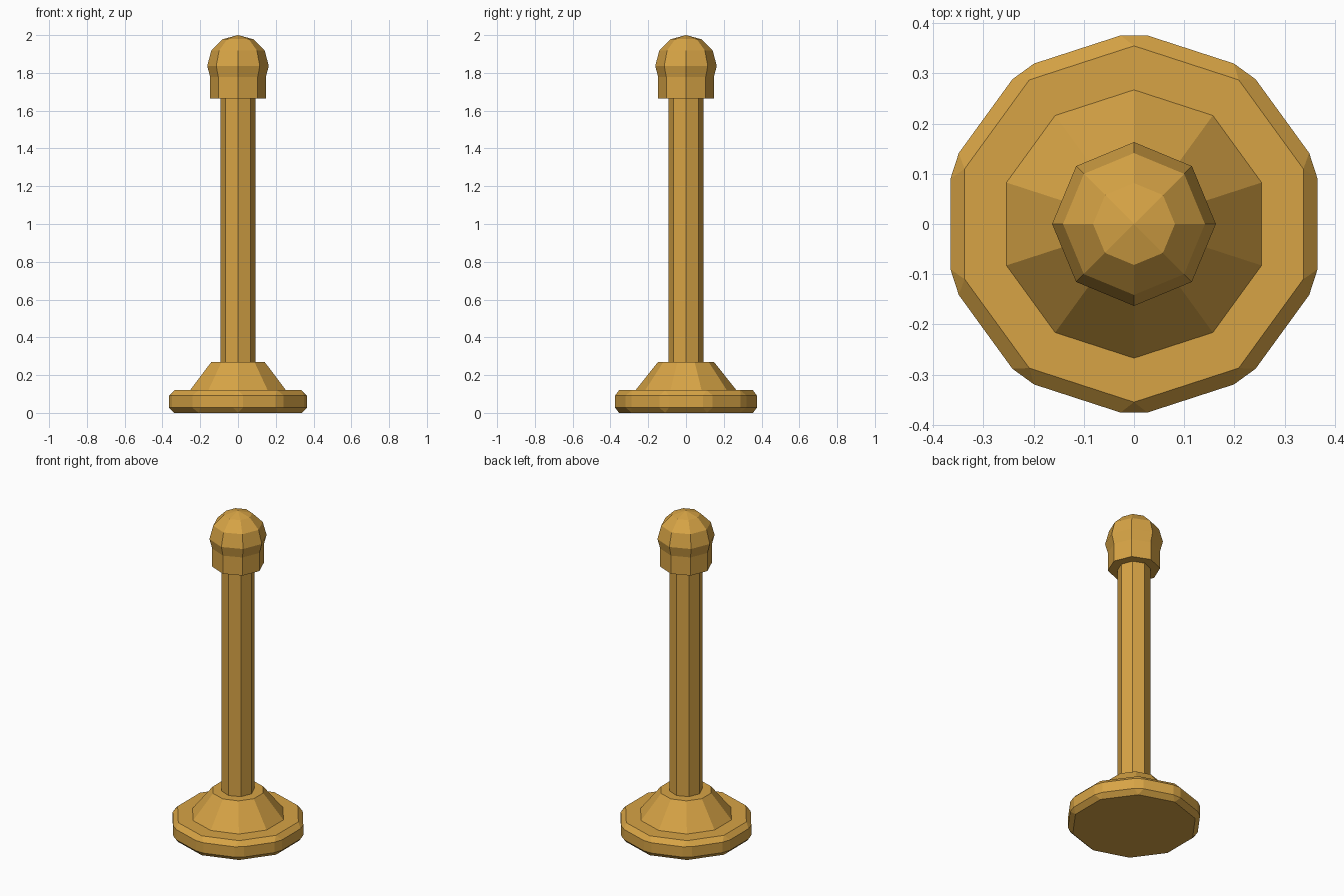
import bpy, bmesh
from mathutils import Matrix
from math import radians

if "Cube" in bpy.data.objects:
    bpy.data.objects.remove(bpy.data.objects["Cube"])

mat = bpy.data.materials.new("brass")
mat.diffuse_color = (0.68, 0.37, 0.06, 1)
mat.use_nodes = True
mat.node_tree.nodes["Principled BSDF"].inputs["Base Color"].default_value = mat.diffuse_color


def finish(name, bm):
    me = bpy.data.meshes.new(name)
    bm.to_mesh(me)
    bm.free()
    me.materials.append(mat)
    ob = bpy.data.objects.new(name, me)
    bpy.context.collection.objects.link(ob)
    return ob


def prism(name, sides, r_low, r_high, z0, z1, bevel=0):
    # upright flat-faced cylinder or cone with one corner pointing along +y
    bm = bmesh.new()
    bmesh.ops.create_cone(bm, cap_ends=True, segments=sides,
                          radius1=r_low, radius2=r_high, depth=z1 - z0)
    bm.verts.ensure_lookup_table()
    v = bm.verts[0].co
    turn = v.xy.angle_signed((0, 1))
    bm.transform(Matrix.Translation((0, 0, (z0 + z1) / 2)) @ Matrix.Rotation(-turn, 4, 'Z'))
    if bevel:
        bmesh.ops.bevel(bm, geom=bm.edges[:], offset=bevel, segments=1,
                        profile=0.5, affect='EDGES')
    return finish(name, bm)


# Chamfered ten-sided foot and the sloped skirt on it
prism("base_disc", 10, 0.384, 0.384, 0.0, 0.12, bevel=0.028)
prism("base_cone", 10, 0.267, 0.148, 0.12, 0.27)

# Octagonal pole and collar
prism("pole", 8, 0.093, 0.093, 0.27, 1.665)
prism("collar", 8, 0.147, 0.147, 1.665, 1.785)

# Rounded cap sunk into the collar
bm = bmesh.new()
bmesh.ops.create_uvsphere(bm, u_segments=8, v_segments=6, radius=0.163,
                          matrix=Matrix.Translation((0, 0, 1.837)))
finish("cap", bm)
